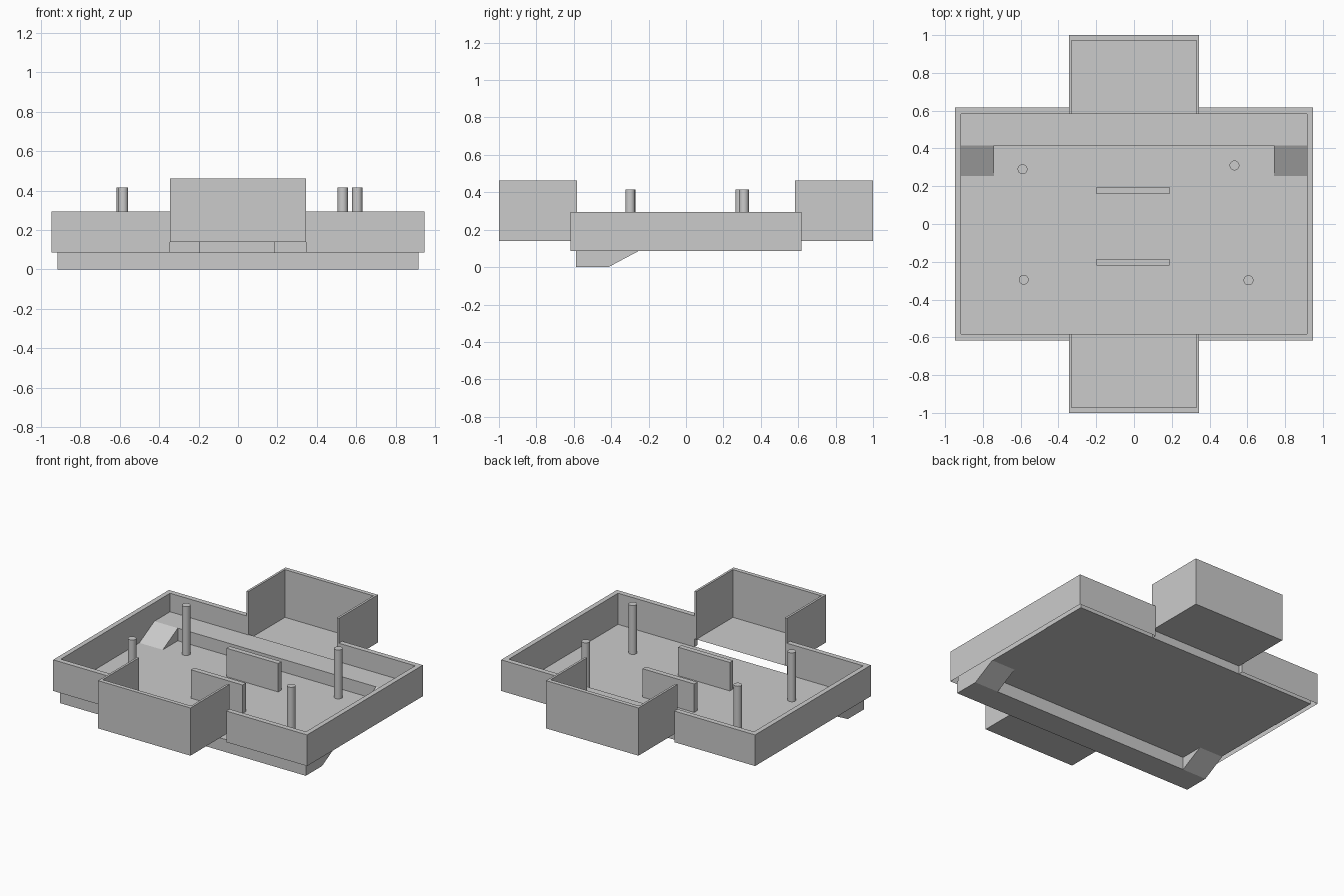
import bpy, bmesh
from mathutils import Matrix

if "Cube" in bpy.data.objects:
    bpy.data.objects.remove(bpy.data.objects["Cube"])

FLOOR_Z = 0.085


def finish(bm, name):
    bmesh.ops.recalc_face_normals(bm, faces=bm.faces[:])
    mesh = bpy.data.meshes.new(name)
    bm.to_mesh(mesh)
    bm.free()
    obj = bpy.data.objects.new(name, mesh)
    bpy.context.collection.objects.link(obj)
    return obj


def add_prism(bm, outline, offset, open_base=False):
    """Extrude a closed 3D outline along an offset vector."""
    base = bm.faces.new([bm.verts.new(p) for p in outline])
    ext = bmesh.ops.extrude_face_region(bm, geom=[base], use_keep_orig=True)
    bmesh.ops.translate(bm, vec=offset, verts=[
        v for v in ext["geom"] if isinstance(v, bmesh.types.BMVert)])
    if open_base:
        bm.faces.remove(base)


def prism(name, outline, offset, open_base=False):
    bm = bmesh.new()
    add_prism(bm, outline, offset, open_base)
    return finish(bm, name)


def rect(x0, x1, y0, y1, z):
    return [(x0, y0, z), (x1, y0, z), (x1, y1, z), (x0, y1, z)]


def plane(name, *bounds):
    bm = bmesh.new()
    bm.faces.new([bm.verts.new(p) for p in rect(*bounds)])
    return finish(bm, name)


# Tray floor
plane("tray_floor", -0.915, 0.915, -0.582, 0.582, FLOOR_Z)

# Tray side walls: C-shaped plan, hollow underneath, one per side
for side, s in (("right", 1), ("left", -1)):
    plan = [(0.345, -0.617), (0.948, -0.617), (0.948, 0.617), (0.345, 0.617),
            (0.345, 0.582), (0.915, 0.582), (0.915, -0.582), (0.345, -0.582)]
    prism(side + "_tray_wall", [(s * x, y, FLOOR_Z) for x, y in plan],
          (0, 0, 0.21), open_base=True)

# Raised end boxes: U-shaped walls open towards the tray, with a floor
for end, s in (("back", 1), ("front", -1)):
    plan = [(0.345, 0.582), (0.345, 1.0), (-0.345, 1.0), (-0.345, 0.582),
            (-0.33, 0.582), (-0.33, 0.972), (0.33, 0.972), (0.33, 0.582)]
    prism(end + "_box_wall", [(x, s * y, 0.14) for x, y in plan], (0, 0, 0.322))
    plane(end + "_box_floor", -0.33, 0.33, s * 0.582, s * 0.972, 0.14)


# Ledge: a bar with a sloping ramp at each end
def ledge(name):
    bm = bmesh.new()
    bar = [(-0.588, 0), (-0.415, 0), (-0.415, FLOOR_Z), (-0.588, FLOOR_Z)]
    ramp = [(-0.588, 0), (-0.415, 0), (-0.255, FLOOR_Z), (-0.588, FLOOR_Z)]
    for x, width, profile in ((-0.918, 0.178, ramp), (-0.74, 1.48, bar),
                              (0.74, 0.178, ramp)):
        add_prism(bm, [(x, y, z) for y, z in profile], (width, 0, 0))
    return finish(bm, name)


ledge("front_under_ledge")
back = ledge("back_inner_ledge")
back.data.transform(Matrix.Translation((0, 0, 2 * FLOOR_Z)) @ Matrix.Diagonal((1, -1, -1, 1)))

# Upright divider plates
for end, y in (("back", 0.16), ("front", -0.22)):
    prism(end + "_divider", rect(-0.198, 0.188, y, y + 0.035, FLOOR_Z), (0, 0, 0.192))

# Round pegs
for i, (x, y) in enumerate([(-0.59, 0.29), (0.532, 0.31), (-0.584, -0.295), (0.606, -0.298)]):
    bpy.ops.mesh.primitive_cylinder_add(vertices=32, radius=0.026, depth=0.33,
                                        location=(x, y, FLOOR_Z + 0.165))
    bpy.context.object.name = "peg_%d" % (i + 1)
    bpy.ops.object.shade_smooth_by_angle()
